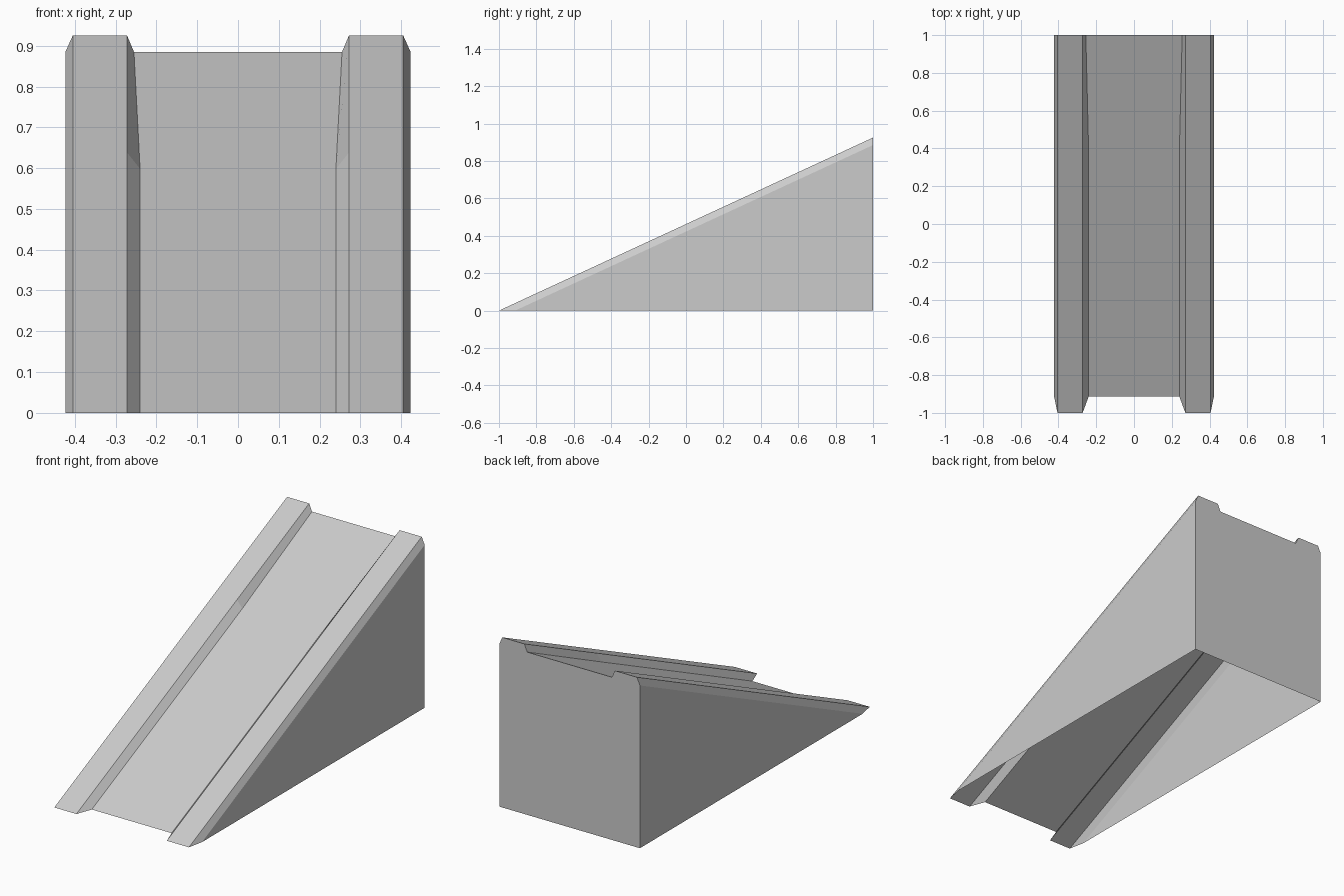
import bpy
import bmesh

cube = bpy.data.objects.get("Cube")
if cube:
    bpy.data.objects.remove(cube, do_unlink=True)

SLOPE = 0.4625
LIP = 0.04        # depth of the channel and of the outer chamfer
BREAK_Y = 0.38    # where the channel starts to widen

grey = bpy.data.materials.new("plain grey")
grey.use_nodes = True
colour = (0.6, 0.6, 0.6, 1)
grey.diffuse_color = colour
grey.node_tree.nodes["Principled BSDF"].inputs["Base Color"].default_value = colour


def section(bm, channel_x, y=None):
    """One cross-section of the slope; without y it lies on the ground."""
    half = [(0.423, -LIP), (0.405, 0), (0.272, 0), (channel_x, -LIP)]
    profile = [(-x, d) for x, d in half] + half[::-1]
    row = []
    for x, drop in profile:
        py = -1 - drop / SLOPE if y is None else y
        row.append(bm.verts.new((x, py, SLOPE * (py + 1) + drop)))
    return row


bm = bmesh.new()

# Sloping deck with two raised rails
front = section(bm, 0.24)
middle = section(bm, 0.24, BREAK_Y)
back = section(bm, 0.255, 1)
for a, b in ((front, middle), (middle, back)):
    for i in range(len(a) - 1):
        bm.faces.new((a[i], a[i + 1], b[i + 1], b[i]))

# Side walls and back wall, open underneath
right_foot = bm.verts.new((-0.423, 1, 0))
left_foot = bm.verts.new((0.423, 1, 0))
bm.faces.new((front[0], middle[0], back[0], right_foot))
bm.faces.new((front[-1], left_foot, back[-1], middle[-1]))
bm.faces.new(back + [left_foot, right_foot])

mesh = bpy.data.meshes.new("ramp")
bm.to_mesh(mesh)
bm.free()
mesh.materials.append(grey)
ramp = bpy.data.objects.new("ramp", mesh)
bpy.context.collection.objects.link(ramp)
